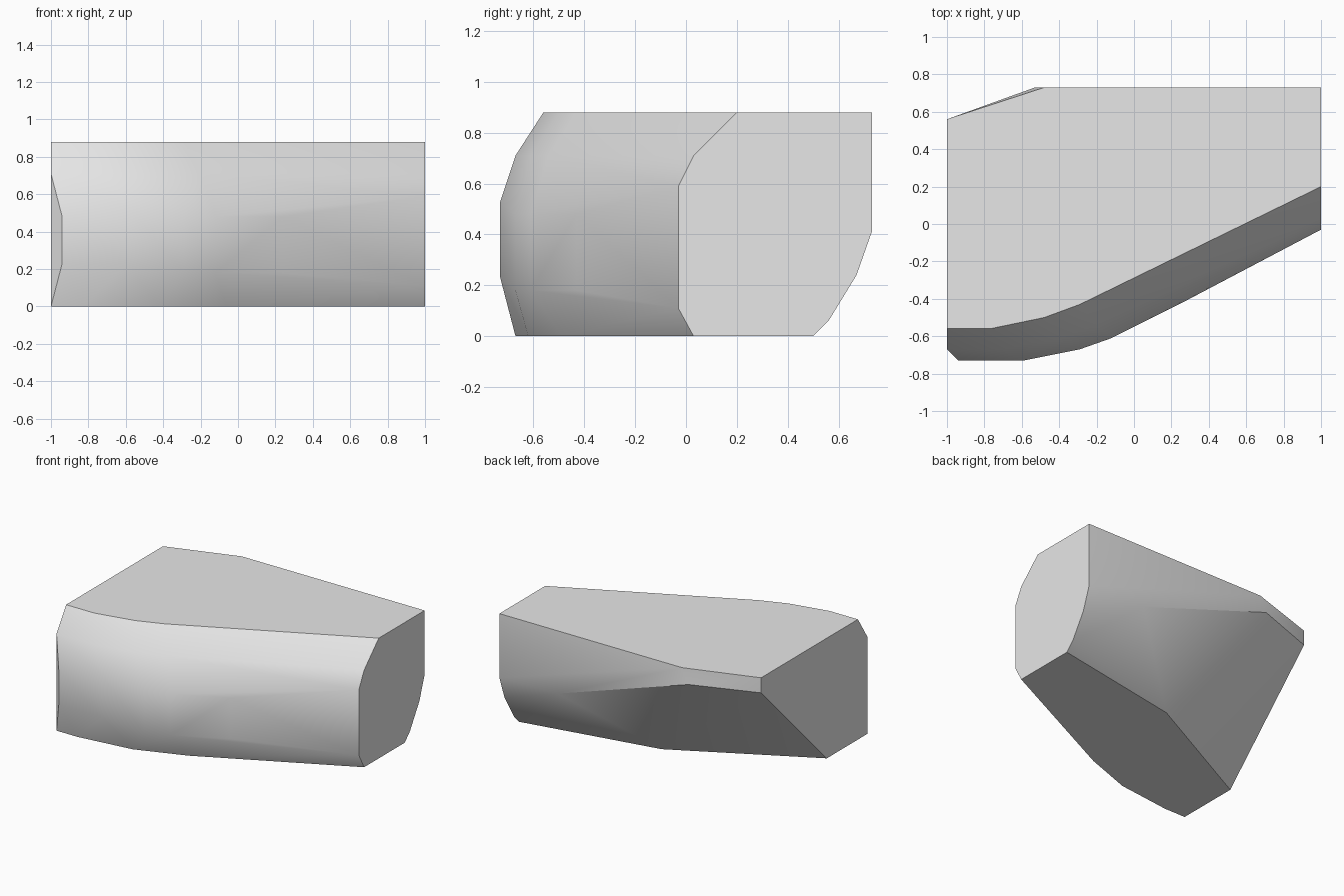
import bpy
import bmesh
import math

default_cube = bpy.data.objects.get("Cube")
if default_cube:
    bpy.data.objects.remove(default_cube, do_unlink=True)

HEIGHT = 0.88
BACK = 0.73


def end_section(x, outline):
    """Flat cut end of the boulder: (y, z) outline at a fixed x."""
    return [(x, y, z) for y, z in outline]


def level(z, outline):
    """Row of points around the boulder: (x, y) outline at a fixed height."""
    return [(x, y, z) for x, y in outline]


def back_wall(outline):
    """Points on the flat back: (x, z) outline."""
    return [(x, BACK, z) for x, z in outline]


def make_material(name, value):
    material = bpy.data.materials.new(name)
    material.use_nodes = True
    colour = (value, value, value, 1)
    material.diffuse_color = colour
    shader = material.node_tree.nodes["Principled BSDF"]
    shader.inputs["Base Color"].default_value = colour
    return material


def make_hull(name, points, material):
    """Wrap the points in a convex skin and merge coplanar triangles."""
    bm = bmesh.new()
    for point in points:
        bm.verts.new(point)
    bmesh.ops.convex_hull(bm, input=list(bm.verts))
    loose = [v for v in bm.verts if not v.link_faces]
    bmesh.ops.delete(bm, geom=loose, context="VERTS")
    bmesh.ops.dissolve_limit(bm, angle_limit=math.radians(0.5),
                             verts=list(bm.verts), edges=list(bm.edges))
    bmesh.ops.recalc_face_normals(bm, faces=list(bm.faces))
    mesh = bpy.data.meshes.new(name)
    bm.to_mesh(mesh)
    bm.free()
    mesh.materials.append(material)
    obj = bpy.data.objects.new(name, mesh)
    bpy.context.collection.objects.link(obj)
    return obj


# Tapered end and wide end of the boulder
narrow_end = end_section(1, [(0.2, HEIGHT), (0.03, 0.71), (-0.03, 0.59),
                             (-0.03, 0.11), (0.03, 0), (0.5, 0),
                             (0.56, 0.06), (0.67, 0.24),
                             (BACK, 0.41), (BACK, HEIGHT)])
wide_end = end_section(-1, [(-0.56, HEIGHT), (-0.67, 0.71), (-0.67, 0),
                            (-0.2, 0), (0.56, 0.77), (0.56, HEIGHT)])

# Rounded front, from the top rim down to the base
belly = [(-0.94, -0.73), (-0.59, -0.73), (-0.29, -0.67),
         (-0.12, -0.61), (0.24, -0.43)]
front = level(HEIGHT, [(-0.77, -0.56), (-0.48, -0.5), (-0.29, -0.43)])
front += level(0.71, [(-0.7, -0.67), (-0.4, -0.61), (-0.2, -0.54)])
front += level(0.48, belly)
front += level(0.53, belly[1:2])
front += level(0.23, belly[:2])
front += level(0.18, belly[2:])
front += level(0, [(-0.83, -0.67), (-0.42, -0.62), (-0.06, -0.49)])

# Undercut back
back = back_wall([(-0.48, HEIGHT), (-0.53, 0.77), (0.53, 0.42)])
back += level(0, [(-0.02, 0.31), (0.9, 0.47)])

stone = make_material("stone_grey", 0.8)
boulder = make_hull("boulder", narrow_end + wide_end + front + back, stone)

# Soft front, crisp cut edges
bpy.ops.object.select_all(action="DESELECT")
boulder.select_set(True)
bpy.context.view_layer.objects.active = boulder
bpy.ops.object.shade_smooth_by_angle(angle=math.radians(30))
